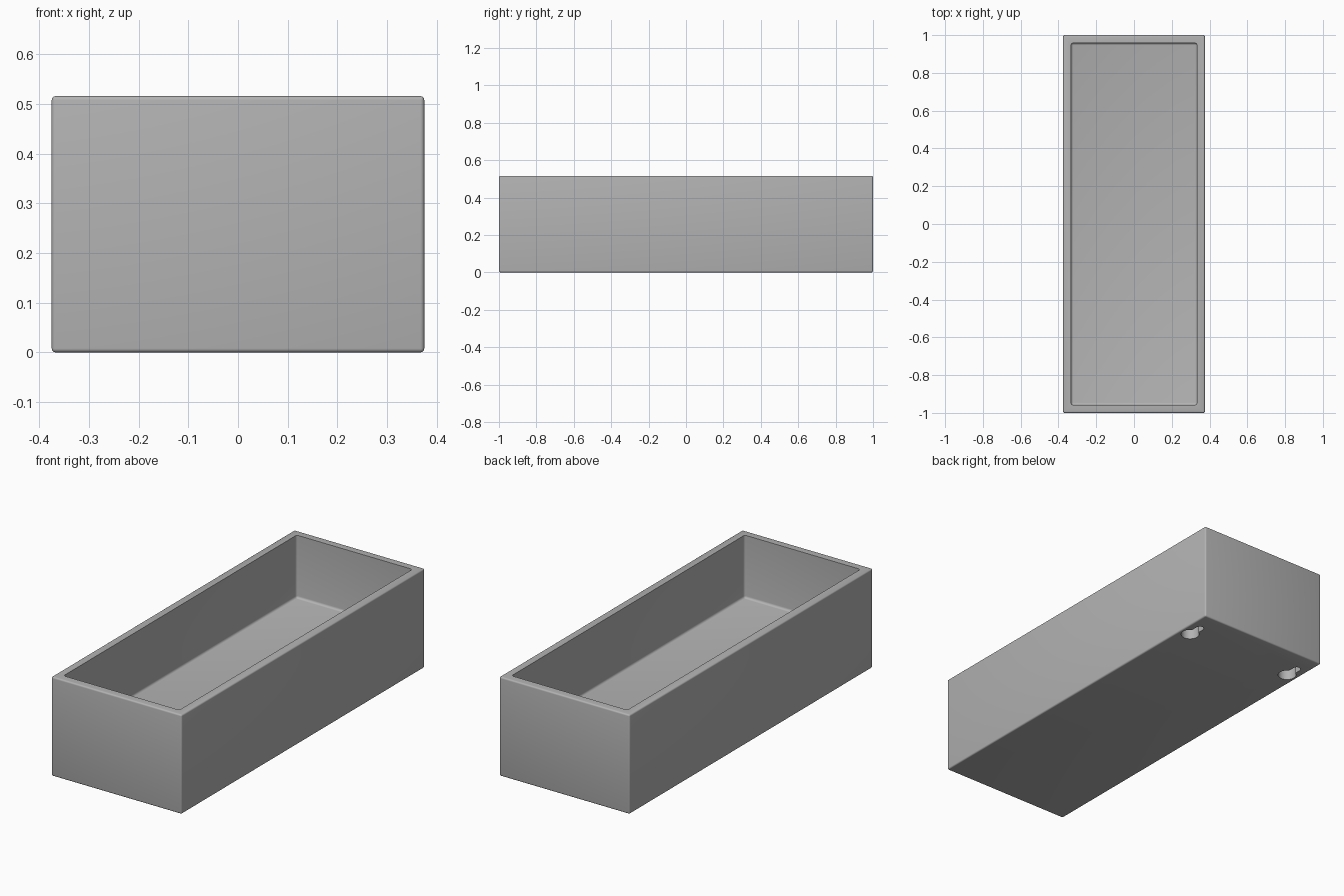
import bpy, bmesh
from mathutils import Matrix, Vector

LENGTH, WIDTH, HEIGHT = 2.0, 0.75, 0.516
WALL, FLOOR = 0.042, 0.19

if "Cube" in bpy.data.objects:
    bpy.data.objects.remove(bpy.data.objects["Cube"], do_unlink=True)

grey = bpy.data.materials.new("plain grey")
grey.use_nodes = True
colour = (0.45, 0.45, 0.45, 1)
grey.diffuse_color = colour
grey.node_tree.nodes["Principled BSDF"].inputs["Base Color"].default_value = colour


def add_object(name, bm):
    mesh = bpy.data.meshes.new(name)
    bm.to_mesh(mesh)
    bm.free()
    mesh.materials.append(grey)
    obj = bpy.data.objects.new(name, mesh)
    bpy.context.collection.objects.link(obj)
    return obj


def rounded_box(name, low, high, radius):
    low, high = Vector(low), Vector(high)
    bm = bmesh.new()
    place = Matrix.Translation((low + high) / 2) @ Matrix.Diagonal((*(high - low), 1))
    bmesh.ops.create_cube(bm, size=1, matrix=place)
    if radius:
        bmesh.ops.bevel(bm, geom=bm.edges[:], offset=radius, segments=4,
                        profile=0.5, affect='EDGES')
    return add_object(name, bm)


def post(name, x, y, radius, depth):
    bm = bmesh.new()
    bmesh.ops.create_cone(bm, cap_ends=True, segments=32, radius1=radius,
                          radius2=radius, depth=2 * depth,
                          matrix=Matrix.Translation((x, y, 0)))
    return add_object(name, bm)


def cut(target, cutter):
    mod = target.modifiers.new("cut", 'BOOLEAN')
    mod.operation, mod.solver, mod.object = 'DIFFERENCE', 'EXACT', cutter
    bpy.context.view_layer.objects.active = target
    bpy.ops.object.modifier_apply(modifier=mod.name)
    bpy.data.objects.remove(cutter, do_unlink=True)


# Outer block with softened edges
x, y = WIDTH / 2, LENGTH / 2
box = rounded_box("planter_box", (-x, -y, 0), (x, y, HEIGHT), 0.008)

# Open cavity with softened inner corners
cut(box, rounded_box("cavity", (WALL - x, WALL - y, FLOOR),
                     (x - WALL, y - WALL, HEIGHT + 0.2), 0.012))

# Pair of keyhole hanging slots under the back end
for side in (-1, 1):
    sx = side * 0.315
    cut(box, post("keyhole_head", sx, 0.81, 0.045, 0.08))
    cut(box, rounded_box("keyhole_slot", (sx - 0.02, 0.81, -0.08),
                         (sx + 0.02, 0.885, 0.08), 0))
    cut(box, post("keyhole_end", sx, 0.885, 0.02, 0.08))

bpy.ops.object.select_all(action='DESELECT')
box.select_set(True)
bpy.context.view_layer.objects.active = box
bpy.ops.object.shade_smooth_by_angle(angle=0.6)
